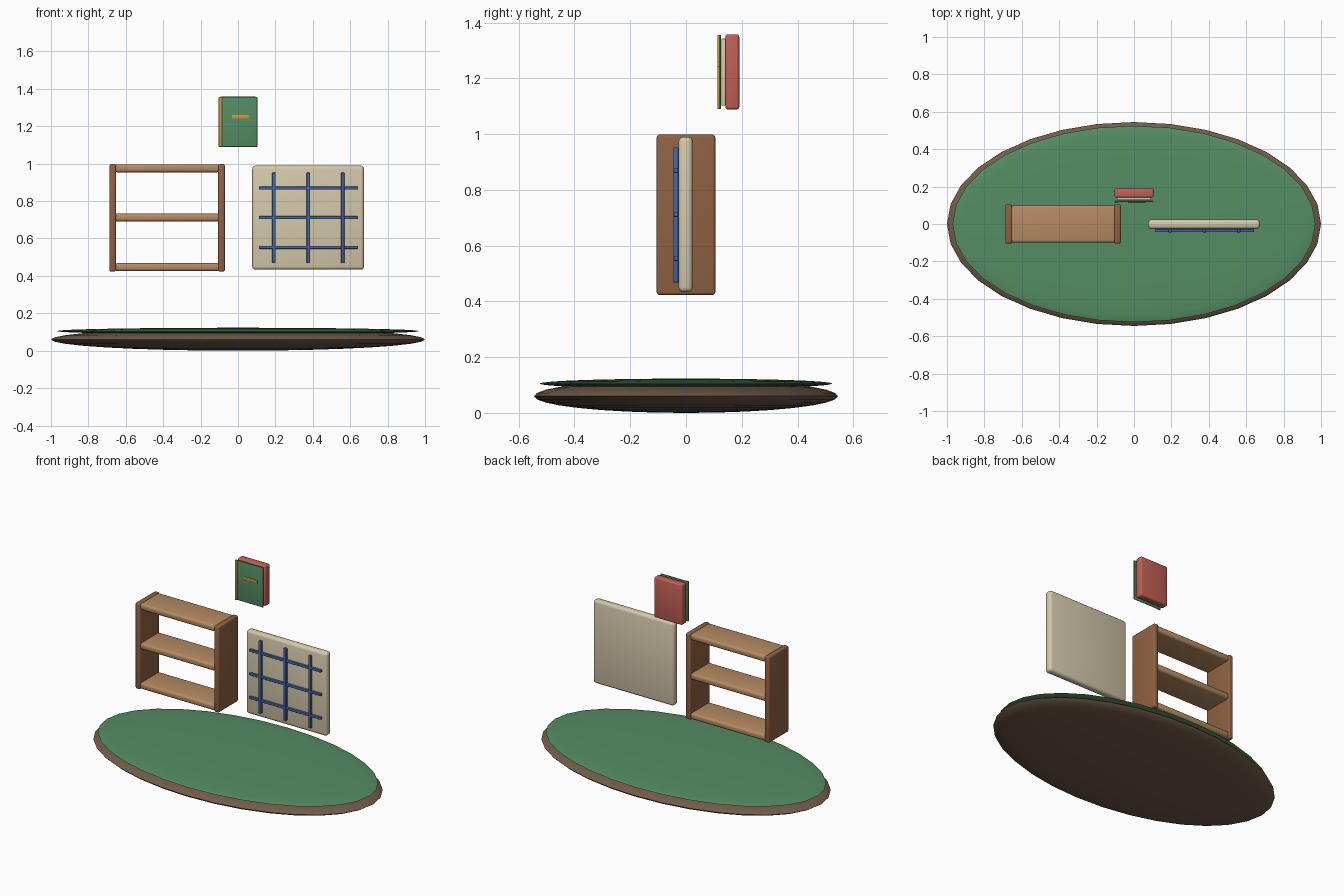
import bpy

if "Cube" in bpy.data.objects:
    bpy.data.objects.remove(bpy.data.objects["Cube"])


def material(name, r, g, b):
    m = bpy.data.materials.new(name)
    m.diffuse_color = [(c / 255) ** 2.2 for c in (r, g, b)] + [1]
    m.use_nodes = True
    m.node_tree.nodes["Principled BSDF"].inputs["Base Color"].default_value = m.diffuse_color
    return m


SOIL = material("dark_brown", 112, 92, 74)
GREEN = material("green", 86, 140, 100)
WALNUT = material("walnut", 142, 98, 68)
OAK = material("oak", 180, 138, 98)
CREAM = material("cream", 212, 200, 170)
BLUE = material("blue", 68, 102, 165)
RED = material("red", 190, 96, 86)
GOLD = material("gold", 208, 150, 66)


def finish(ob, name, mat):
    ob.name = name
    ob.data.materials.append(mat)
    bpy.ops.object.shade_smooth_by_angle()


def box(name, x, y, z, mat, bevel=0.0):
    """Rounded box from (min, max) ranges on each axis."""
    ranges = (x, y, z)
    bpy.ops.mesh.primitive_cube_add(size=1, location=[(a + b) / 2 for a, b in ranges])
    ob = bpy.context.object
    ob.scale = [b - a for a, b in ranges]
    bpy.ops.object.transform_apply(location=False, rotation=False, scale=True)
    if bevel:
        mod = ob.modifiers.new("rounding", "BEVEL")
        mod.width, mod.segments = bevel, 3
        bpy.ops.object.modifier_apply(modifier=mod.name)
    finish(ob, name, mat)


def disc(name, rx, ry, rz, z, mat):
    bpy.ops.mesh.primitive_uv_sphere_add(segments=32, ring_count=16, location=(0, 0, z))
    ob = bpy.context.object
    ob.scale = (rx, ry, rz)
    bpy.ops.object.transform_apply(location=False, rotation=False, scale=True)
    finish(ob, name, mat)


# Oval base with a green top
disc("base_oval", 1.0, 0.545, 0.06, 0.06, SOIL)
disc("base_top", 0.97, 0.525, 0.018, 0.105, GREEN)

# Open shelf unit
for side, x in (("left", -0.67), ("right", -0.088)):
    box(f"shelf_side_{side}", (x - 0.018, x + 0.018), (-0.105, 0.105), (0.423, 0.998), WALNUT, 0.01)
for i, z in enumerate((0.447, 0.712, 0.975)):
    box(f"shelf_board_{i + 1}", (-0.66, -0.098), (-0.1, 0.1), (z - 0.021, z + 0.021), OAK, 0.014)

# Cream panel with a blue lattice on its front
box("panel", (0.076, 0.674), (-0.027, 0.024), (0.433, 0.99), CREAM, 0.018)
for i in (-1, 0, 1):
    x, z = 0.376 + i * 0.184, 0.711 + i * 0.158
    box(f"lattice_upright_{i + 2}", (x - 0.009, x + 0.009), (-0.045, -0.027), (0.468, 0.952), BLUE, 0.003)
    box(f"lattice_rail_{i + 2}", (0.112, 0.642), (-0.044, -0.028), (z - 0.008, z + 0.008), BLUE, 0.003)

# Floating book: back block, pages, front cover and trim
box("book_back", (-0.104, 0.104), (0.141, 0.191), (1.088, 1.358), RED, 0.01)
box("book_pages", (-0.092, 0.092), (0.127, 0.143), (1.102, 1.342), CREAM, 0.004)
box("book_cover", (-0.103, 0.103), (0.118, 0.125), (1.09, 1.356), GREEN, 0.002)
box("book_spine_trim", (-0.103, -0.086), (0.113, 0.119), (1.09, 1.356), GOLD, 0.002)
box("book_cover_bar", (-0.033, 0.061), (0.113, 0.119), (1.241, 1.261), GOLD, 0.002)
